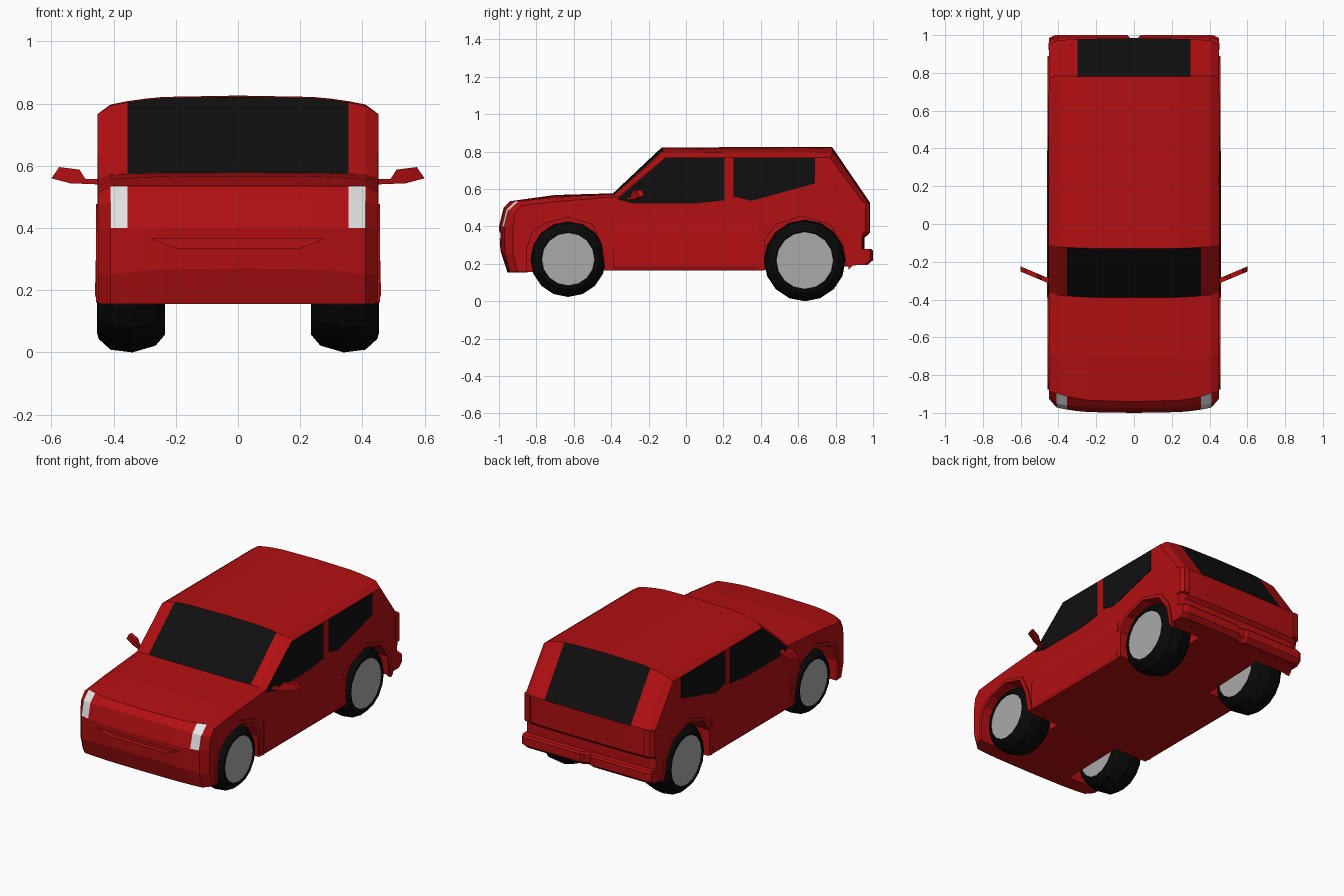
import bpy, bmesh, math

if "Cube" in bpy.data.objects:
    bpy.data.objects.remove(bpy.data.objects["Cube"])


def material(name, r, g, b):
    m = bpy.data.materials.new(name)
    m.diffuse_color = (r, g, b, 1)
    m.use_nodes = True
    m.node_tree.nodes["Principled BSDF"].inputs["Base Color"].default_value = m.diffuse_color
    return m


RED = material("red paint", 0.45, 0.005, 0.006)
GLASS = material("black glass", 0.005, 0.005, 0.005)
RUBBER = material("tyre rubber", 0.003, 0.003, 0.003)
HUB = material("hub grey", 0.40, 0.40, 0.40)
LAMP = material("lamp white", 0.78, 0.78, 0.78)


def finish(name, bm, *mats):
    bmesh.ops.recalc_face_normals(bm, faces=bm.faces[:])
    me = bpy.data.meshes.new(name)
    bm.to_mesh(me)
    bm.free()
    for m in mats:
        me.materials.append(m)
    ob = bpy.data.objects.new(name, me)
    bpy.context.collection.objects.link(ob)
    return ob


def loft(name, rings, mats, rule=None, caps=True):
    """Skin a row of equal point rings; rule(ring, segment) picks the material."""
    bm = bmesh.new()
    vs = [[bm.verts.new(p) for p in ring] for ring in rings]
    n = len(rings[0])
    for i in range(len(vs) - 1):
        for j in range(n):
            k = (j + 1) % n
            f = bm.faces.new((vs[i][j], vs[i][k], vs[i + 1][k], vs[i + 1][j]))
            f.material_index = rule(i, j) if rule else 0
    if caps:
        for ring in (vs[0], vs[-1]):
            bm.faces.new(ring).material_index = len(mats) - 1 if caps == "last" else 0
    return finish(name, bm, *mats)


def side_plate(name, pts, x0, x1, mat):
    """Prism of a (y, z) outline between two x positions, on both sides."""
    return [loft(f"{name}_{t}", [[(s * x, y, z) for y, z in pts] for x in (x0, x1)], [mat])
            for s, t in ((1, "right"), (-1, "left"))]


def cut(target, cutters):
    for c in cutters:
        c.hide_render = True
        mod = target.modifiers.new("cut", 'BOOLEAN')
        mod.operation = 'DIFFERENCE'
        mod.solver = 'EXACT'
        mod.object = c
        bpy.context.view_layer.objects.active = target
        bpy.ops.object.modifier_apply(modifier=mod.name)
        bpy.data.objects.remove(c)


# Body side profiles (y, z): middle, shoulder and outer side
floor = [(0.86, 0.185), (0.40, 0.165), (-0.40, 0.165), (-0.85, 0.155)]
middle = [(-0.955, 0.155), (-0.992, 0.27), (-1.0, 0.40), (-0.975, 0.50), (-0.94, 0.535),
          (-0.70, 0.568), (-0.39, 0.577), (-0.13, 0.822), (0.78, 0.826), (0.982, 0.53),
          (0.978, 0.36), (0.955, 0.34), (0.955, 0.20)] + floor
shoulder = [(-0.94, 0.155), (-0.968, 0.25), (-0.972, 0.40), (-0.95, 0.485), (-0.895, 0.535),
            (-0.70, 0.556), (-0.375, 0.572), (-0.12, 0.793), (0.785, 0.797), (0.972, 0.53),
            (0.968, 0.36), (0.95, 0.34), (0.95, 0.20)] + floor
outer = [(-0.90, 0.157), (-0.925, 0.25), (-0.925, 0.40), (-0.915, 0.47), (-0.88, 0.512),
         (-0.70, 0.532), (-0.36, 0.56), (-0.11, 0.768), (0.77, 0.768), (0.945, 0.53),
         (0.945, 0.36), (0.94, 0.34), (0.94, 0.20)] + floor


def mix(a, b, t):
    return [(p[0] + (q[0] - p[0]) * t, p[1] + (q[1] - p[1]) * t) for p, q in zip(a, b)]


half = [(0.24, mix(middle, shoulder, 0.15)), (0.30, mix(middle, shoulder, 0.35)),
        (0.355, mix(middle, shoulder, 0.62)), (0.41, shoulder), (0.45, outer)]
sections = [(-x, p) for x, p in reversed(half)] + [(0, middle)] + half
xs = [x for x, _ in sections]


def body_colour(i, j):
    mid = abs(xs[i] + xs[i + 1]) / 2
    if (j == 6 and mid < 0.355) or (j == 8 and mid < 0.30):
        return 1                                  # windscreen and rear window
    if j in (2, 3) and 0.355 < mid < 0.41:
        return 2                                  # headlights
    return 0


body = loft("body", [[(x, y, z) for y, z in p] for x, p in sections],
            [RED, GLASS, LAMP], body_colour)

# Wheel arch openings and raised lips
front_in = [(-0.85, 0.10), (-0.85, 0.28), (-0.82, 0.37), (-0.76, 0.415), (-0.63, 0.45),
            (-0.50, 0.41), (-0.45, 0.30), (-0.425, 0.10)]
front_out = [(-0.875, 0.16), (-0.87, 0.29), (-0.84, 0.39), (-0.77, 0.43), (-0.63, 0.47),
             (-0.48, 0.425), (-0.425, 0.31), (-0.39, 0.165)]
rear_in = [(0.42, 0.10), (0.42, 0.33), (0.48, 0.41), (0.62, 0.455), (0.77, 0.41),
           (0.84, 0.31), (0.87, 0.10)]
rear_out = [(0.39, 0.165), (0.39, 0.335), (0.46, 0.425), (0.62, 0.477), (0.79, 0.427),
            (0.865, 0.32), (0.89, 0.19)]
for label, inner, rim in (("front", front_in, front_out), ("rear", rear_in, rear_out)):
    cut(body, side_plate("arch_cutter", inner, 0.22, 0.6, RED))
    lip = [(y, max(z, 0.17)) for y, z in inner]
    side_plate(label + "_arch_lip", rim + lip[::-1], 0.43, 0.457, RED)

# Grille slot
slot = [(-0.28, 0.367), (0.28, 0.367), (0.20, 0.335), (-0.20, 0.335)]
cut(body, [loft("slot_cutter", [[(x, y, z) for x, z in slot] for y in (-1.1, -0.965)], [RED])])

# Side windows
side_plate("front_side_window", [(-0.37, 0.545), (-0.11, 0.766), (0.205, 0.766), (0.205, 0.54),
                                 (0.05, 0.522), (-0.28, 0.522)], 0.445, 0.452, GLASS)
side_plate("rear_side_window", [(0.255, 0.766), (0.69, 0.766), (0.69, 0.63), (0.35, 0.537),
                                (0.255, 0.56)], 0.445, 0.452, GLASS)

for s, t in ((1, "right"), (-1, "left")):
    # Flared lower door skin
    skin = [(0.43, 0.165), (0.452, 0.165), (0.46, 0.185), (0.456, 0.36), (0.449, 0.44)]
    loft("door_skin_" + t, [[(s * x, y, z) for x, z in skin] for y in (-0.39, 0.39)], [RED])

    # Door mirror, swept back
    mirror = [(0.44, 0.557), (0.44, 0.54), (0.54, 0.544), (0.60, 0.56), (0.575, 0.596),
              (0.51, 0.588), (0.49, 0.557)]
    loft("door_mirror_" + t,
         [[(s * x, y + 0.42 * (x - 0.45), z) for x, z in mirror] for y in (-0.315, -0.288)], [RED])

    # Tail lamp housing
    lamp = [(0.40, 0.92), (0.452, 0.92), (0.452, 0.96), (0.435, 0.98), (0.40, 0.985)]
    loft("tail_lamp_" + t, [[(s * x, y, z) for x, y in lamp] for z in (0.365, 0.53)], [RED])

    # Rear bumper half, notched at the middle
    bumper = [(0, 0.92), (0.45, 0.92), (0.45, 0.985), (0.42, 1.0), (0.035, 1.0), (0.02, 0.985),
              (0, 0.985)]
    loft("rear_bumper_" + t,
         [[(s * x, y - d, z) for x, y in bumper]
          for z, d in ((0.195, 0.03), (0.22, 0), (0.27, 0), (0.28, 0.01))], [RED])

    # Wheels: revolved tyre with grey hub discs on both faces
    tyre = [(0.245, 0.70), (0.235, 0.74), (0.265, 0.90), (0.34, 1.0), (0.41, 0.96),
            (0.448, 0.80), (0.453, 0.72), (0.446, 0.70)]
    for label, y, z, r in (("front", -0.63, 0.225, 0.202), ("rear", 0.635, 0.218, 0.218)):
        angles = [2 * math.pi * k / 16 for k in range(16)]
        rings = [[(s * x, y + r * f * math.cos(a), z + r * f * math.sin(a)) for a in angles]
                 for x, f in tyre]
        loft(f"{label}_wheel_{t}", rings, [RUBBER, HUB], caps="last")
